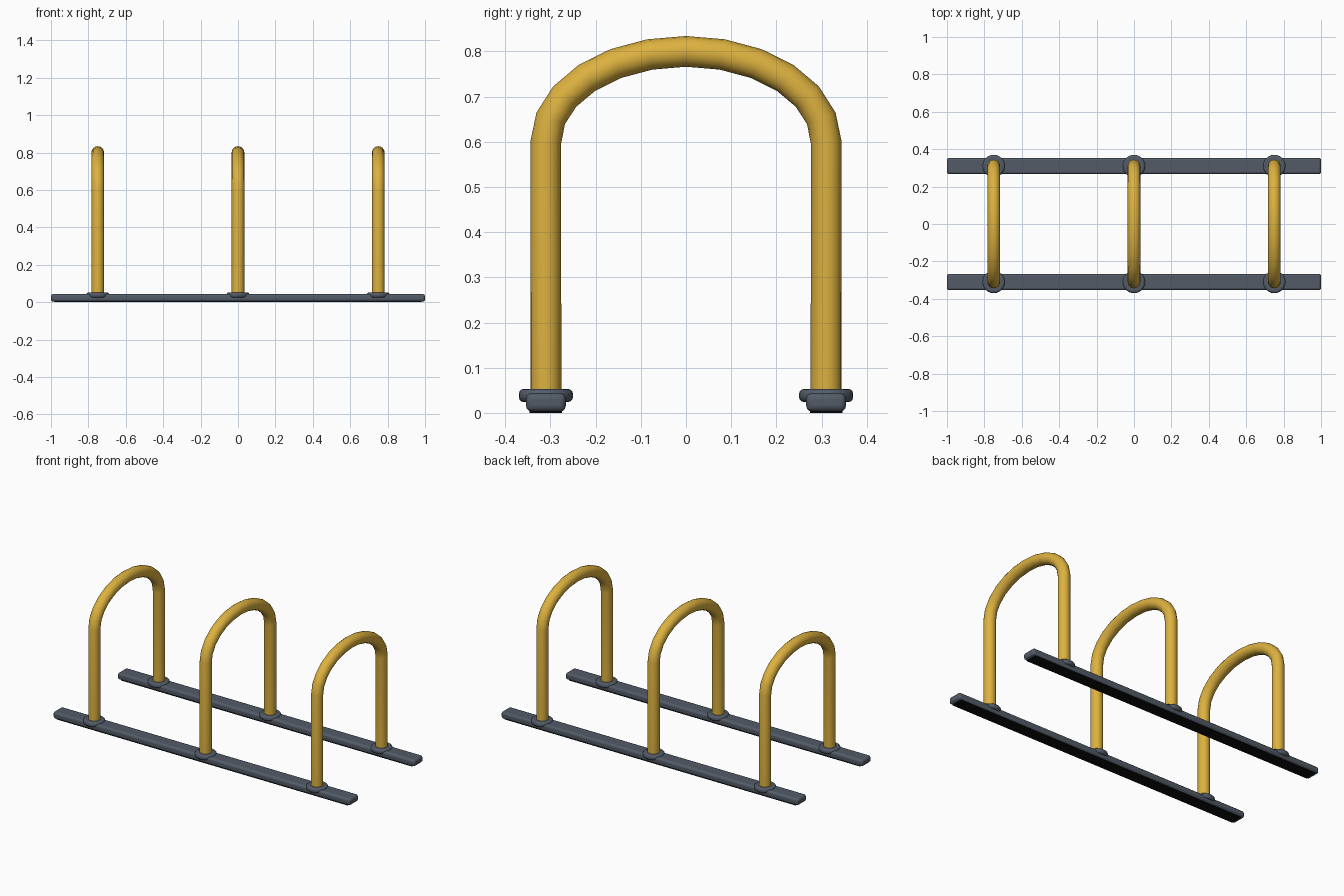
import bpy
from math import sin, cos, pi, radians

cube = bpy.data.objects.get("Cube")
if cube:
    bpy.data.objects.remove(cube)


def material(name, color):
    mat = bpy.data.materials.new(name)
    mat.use_nodes = True
    mat.diffuse_color = color
    mat.node_tree.nodes["Principled BSDF"].inputs["Base Color"].default_value = color
    return mat


YELLOW = material("yellow_paint", (0.72, 0.44, 0.05, 1))
GREY = material("slate_grey_steel", (0.085, 0.105, 0.135, 1))
BLACK = material("black_rubber", (0.004, 0.004, 0.005, 1))

SPAN = 0.31          # half distance between the legs
HOOPS = (-0.75, 0, 0.75)


def finish(name, mat, bevel=0):
    ob = bpy.context.object
    ob.name = name
    ob.data.materials.append(mat)
    if bevel:
        bpy.ops.object.transform_apply(location=False, rotation=False, scale=True)
        mod = ob.modifiers.new("rounded_edges", "BEVEL")
        mod.width = bevel
        mod.segments = 3
        mod.limit_method = "ANGLE"
    bpy.ops.object.shade_smooth_by_angle(angle=radians(35))
    return ob


def box(name, mat, location, size, bevel=0):
    bpy.ops.mesh.primitive_cube_add(size=1, location=location)
    bpy.context.object.scale = size
    return finish(name, mat, bevel)


def hoop(name, x):
    # straight legs joined by a half ellipse
    path = [(x, SPAN, 0.03)]
    path += [(x, SPAN * cos(pi * i / 12), 0.6 + 0.2 * sin(pi * i / 12)) for i in range(13)]
    path.append((x, -SPAN, 0.03))
    curve = bpy.data.curves.new(name, "CURVE")
    curve.dimensions = "3D"
    curve.bevel_depth = 0.034
    curve.bevel_resolution = 6
    curve.use_fill_caps = True
    spline = curve.splines.new("POLY")
    spline.points.add(len(path) - 1)
    for point, co in zip(spline.points, path):
        point.co = (*co, 1)
    ob = bpy.data.objects.new(name, curve)
    bpy.context.collection.objects.link(ob)
    bpy.ops.object.select_all(action="DESELECT")
    ob.select_set(True)
    bpy.context.view_layer.objects.active = ob
    bpy.ops.object.convert(target="MESH")
    finish(name, YELLOW)


# ground rails with rubber strips, and a collar under every leg
for side, y in (("front", -SPAN), ("back", SPAN)):
    box(side + "_rail", GREY, (0, y, 0.0235), (2, 0.088, 0.041), 0.013)
    box(side + "_rubber_strip", BLACK, (0, y, 0.003), (1.96, 0.072, 0.006))
    for i, x in enumerate(HOOPS):
        bpy.ops.mesh.primitive_cylinder_add(vertices=24, radius=0.06, depth=0.029,
                                            location=(x, y, 0.0385))
        finish(f"{side}_collar_{i + 1}", GREY, 0.011)

# bent tube hoops
for i, x in enumerate(HOOPS):
    hoop(f"hoop_{i + 1}", x)
